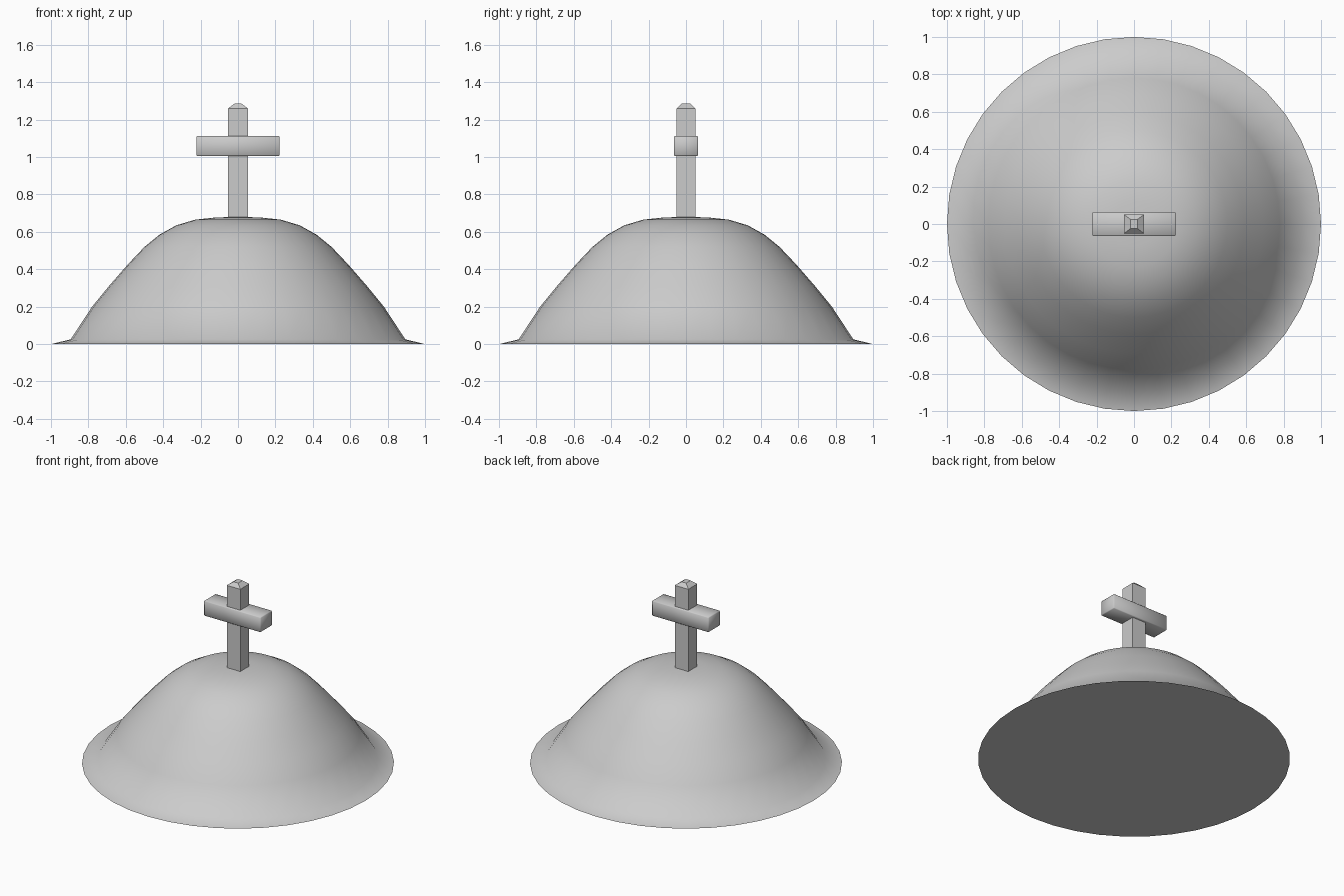
import bpy
import bmesh
import math
from mathutils import Matrix

cube = bpy.data.objects.get("Cube")
if cube:
    bpy.data.objects.remove(cube, do_unlink=True)

grey = bpy.data.materials.new("plain grey")
grey.use_nodes = True
colour = (0.6, 0.6, 0.6, 1)
grey.diffuse_color = colour
grey.node_tree.nodes["Principled BSDF"].inputs["Base Color"].default_value = colour


def finish(name, bm, angle):
    bmesh.ops.recalc_face_normals(bm, faces=bm.faces)
    mesh = bpy.data.meshes.new(name)
    bm.to_mesh(mesh)
    bm.free()
    mesh.materials.append(grey)
    obj = bpy.data.objects.new(name, mesh)
    bpy.context.collection.objects.link(obj)
    bpy.ops.object.select_all(action="DESELECT")
    obj.select_set(True)
    bpy.context.view_layer.objects.active = obj
    bpy.ops.object.shade_smooth_by_angle(angle=math.radians(angle))
    return obj


def box(bm, size, centre):
    matrix = Matrix.Translation(centre) @ Matrix.Diagonal((*size, 1))
    return bmesh.ops.create_cube(bm, size=1, matrix=matrix)["verts"]


# Mound: turned profile with a thin flared rim and a flat underside
profile = [(1, 0), (0.895, 0.025), (0.78, 0.2), (0.69, 0.31), (0.59, 0.425),
           (0.5, 0.52), (0.42, 0.585), (0.33, 0.635), (0.23, 0.665),
           (0.12, 0.677), (0, 0.68)]
bm = bmesh.new()
points = [bm.verts.new((r, 0, z)) for r, z in profile]
edges = [bm.edges.new(pair) for pair in zip(points, points[1:])]
bmesh.ops.spin(bm, geom=points + edges, axis=(0, 0, 1), cent=(0, 0, 0),
               angle=math.tau, steps=40)
bmesh.ops.remove_doubles(bm, verts=bm.verts, dist=0.0005)
bmesh.ops.holes_fill(bm, edges=[e for e in bm.edges if e.is_boundary], sides=0)
finish("mound", bm, 60)

# Upright post with a tapered cap
bm = bmesh.new()
box(bm, (0.106, 0.1, 0.605), (0, 0, 0.9575))
top = max(bm.faces, key=lambda f: f.calc_center_median().z)
cap = bmesh.ops.extrude_face_region(bm, geom=[top])
bmesh.ops.delete(bm, geom=[top], context="FACES_ONLY")
for v in cap["geom"]:
    if isinstance(v, bmesh.types.BMVert):
        v.co.x *= 0.36
        v.co.y *= 0.5
        v.co.z = 1.285
finish("upright_post", bm, 30)

# Crossbar with softened edges
bm = bmesh.new()
box(bm, (0.445, 0.13, 0.107), (0, 0, 1.0585))
bmesh.ops.bevel(bm, geom=bm.edges[:], offset=0.005, segments=1, affect="EDGES")
finish("crossbar", bm, 50)
